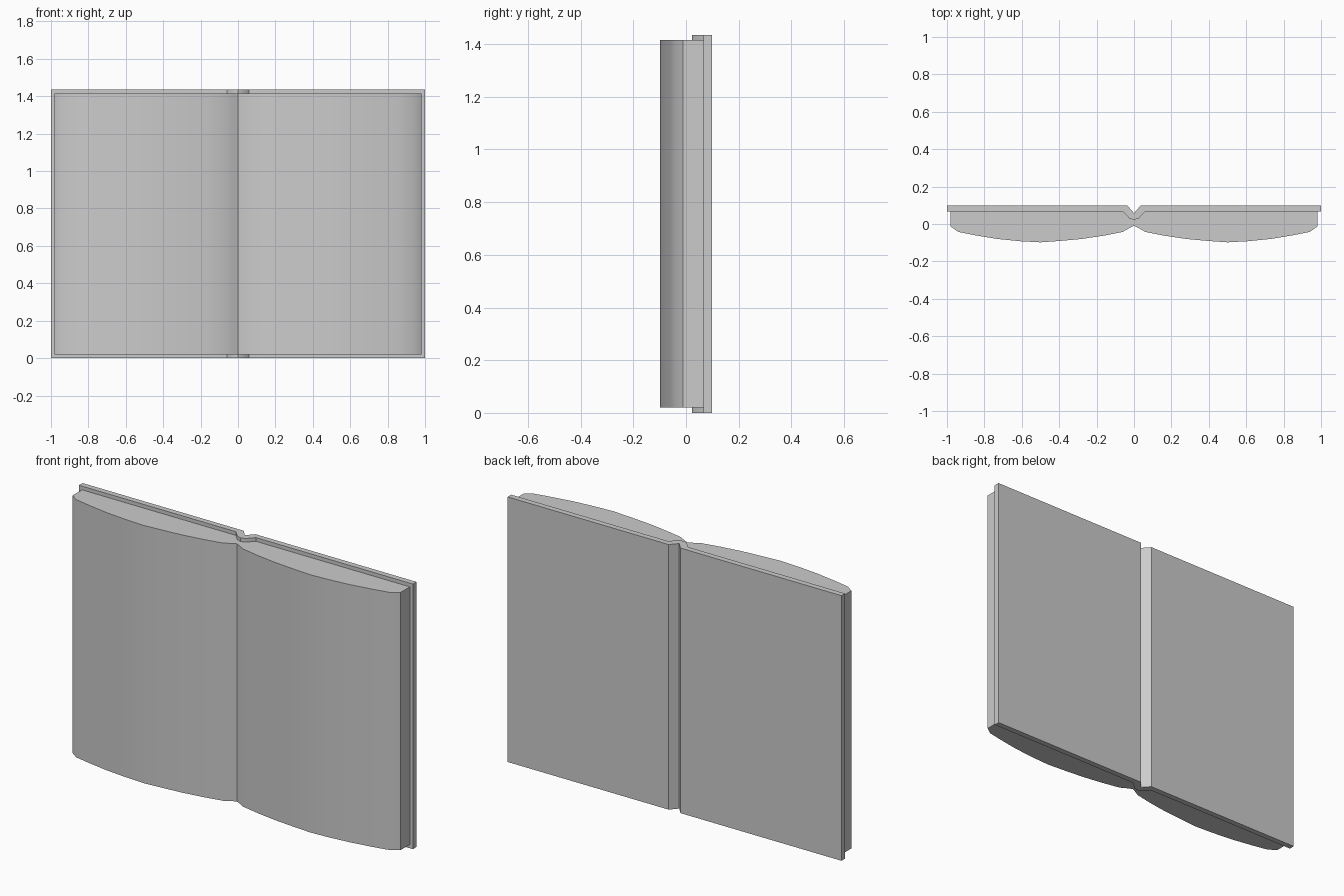
import bpy, bmesh, math

if "Cube" in bpy.data.objects:
    bpy.data.objects.remove(bpy.data.objects["Cube"])

def extrude_profile(name, half, z0, z1):
    """Mirror a right-half outline (starts and ends on x = 0) and extrude it upward."""
    left = [(-x, y) for x, y in reversed(half) if x > 0]
    bm = bmesh.new()
    face = bm.faces.new([bm.verts.new((x, y, z0)) for x, y in half + left])
    ext = bmesh.ops.extrude_face_region(bm, geom=[face])
    top = [v for v in ext["geom"] if isinstance(v, bmesh.types.BMVert)]
    bmesh.ops.translate(bm, verts=top, vec=(0, 0, z1 - z0))
    bmesh.ops.recalc_face_normals(bm, faces=bm.faces)
    mesh = bpy.data.meshes.new(name)
    bm.to_mesh(mesh)
    bm.free()
    obj = bpy.data.objects.new(name, mesh)
    bpy.context.collection.objects.link(obj)
    bpy.ops.object.select_all(action='DESELECT')
    obj.select_set(True)
    bpy.context.view_layer.objects.active = obj
    bpy.ops.object.shade_smooth_by_angle(angle=math.radians(30))
    return obj

# Hard cover with folded spine
extrude_profile("cover", [
    (0, 0.022), (0.025, 0.03), (0.06, 0.067), (1.0, 0.067),
    (1.0, 0.098), (0.035, 0.098), (0, 0.058)], 0.0, 1.435)

# Open page block, bulging on both sides of the gutter
extrude_profile("pages", [
    (0, -0.01), (0.025, -0.022), (0.06, -0.042), (0.16, -0.062),
    (0.28, -0.08), (0.39, -0.09), (0.5, -0.098), (0.61, -0.092),
    (0.73, -0.08), (0.85, -0.06), (0.94, -0.042), (0.982, -0.012),
    (0.982, 0.067), (0.06, 0.067), (0.025, 0.03), (0, 0.022)], 0.02, 1.415)
